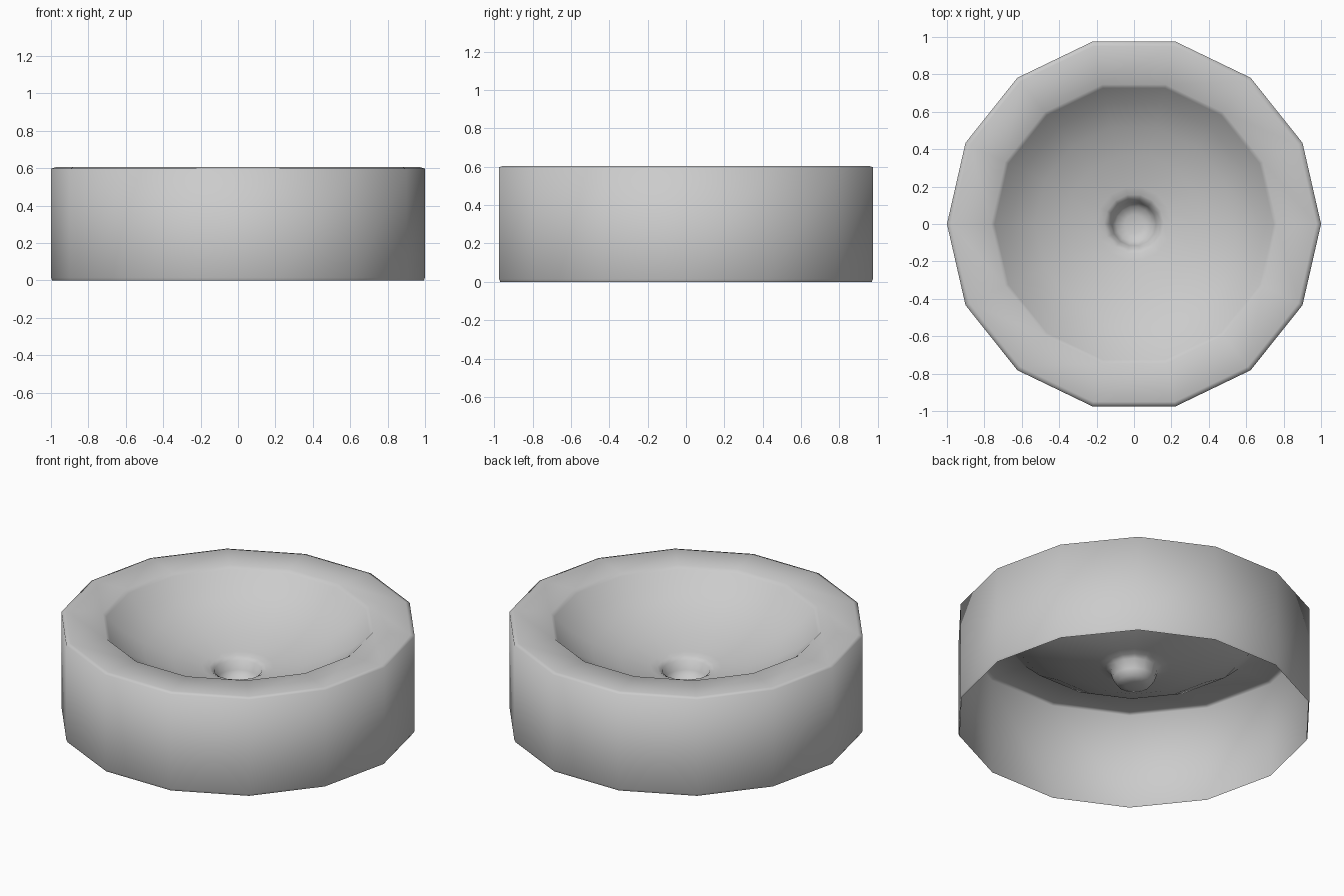
import bpy, bmesh
from math import cos, sin, pi

if "Cube" in bpy.data.objects:
    bpy.data.objects.remove(bpy.data.objects["Cube"])

SIDES = 14


def lathe(name, profile, sides=SIDES):
    """Spin an (r, z) profile around z; a final radius of 0 closes to a point."""
    bm = bmesh.new()
    rings = []
    for r, z in profile:
        if r == 0:
            rings.append([bm.verts.new((0, 0, z))] * sides)
        else:
            rings.append([bm.verts.new((r * cos(2 * pi * i / sides),
                                        r * sin(2 * pi * i / sides), z))
                          for i in range(sides)])
    for a, b in zip(rings, rings[1:]):
        for i in range(sides):
            j = (i + 1) % sides
            if b[i] is b[j]:
                bm.faces.new((a[i], a[j], b[i]))
            else:
                bm.faces.new((a[i], a[j], b[j], b[i]))
    for f in bm.faces:
        f.smooth = True
    mesh = bpy.data.meshes.new(name)
    bm.to_mesh(mesh)
    bm.free()
    obj = bpy.data.objects.new(name, mesh)
    bpy.context.collection.objects.link(obj)
    return obj


# Open-bottomed basin: outer wall, flat rim, curved bowl, drain cup
wall = [(0.993, 0.0), (1.0, 0.015), (1.0, 0.597)]
rim = [(0.975, 0.605), (0.765, 0.605)]
bowl = [(0.745, 0.587), (0.66, 0.508), (0.53, 0.434), (0.37, 0.372), (0.2, 0.336)]
drain = [(0.16, 0.328), (0.135, 0.312), (0.118, 0.26), (0.095, 0.225),
         (0.05, 0.212), (0, 0.21)]
lathe("basin", wall + rim + bowl + drain)
